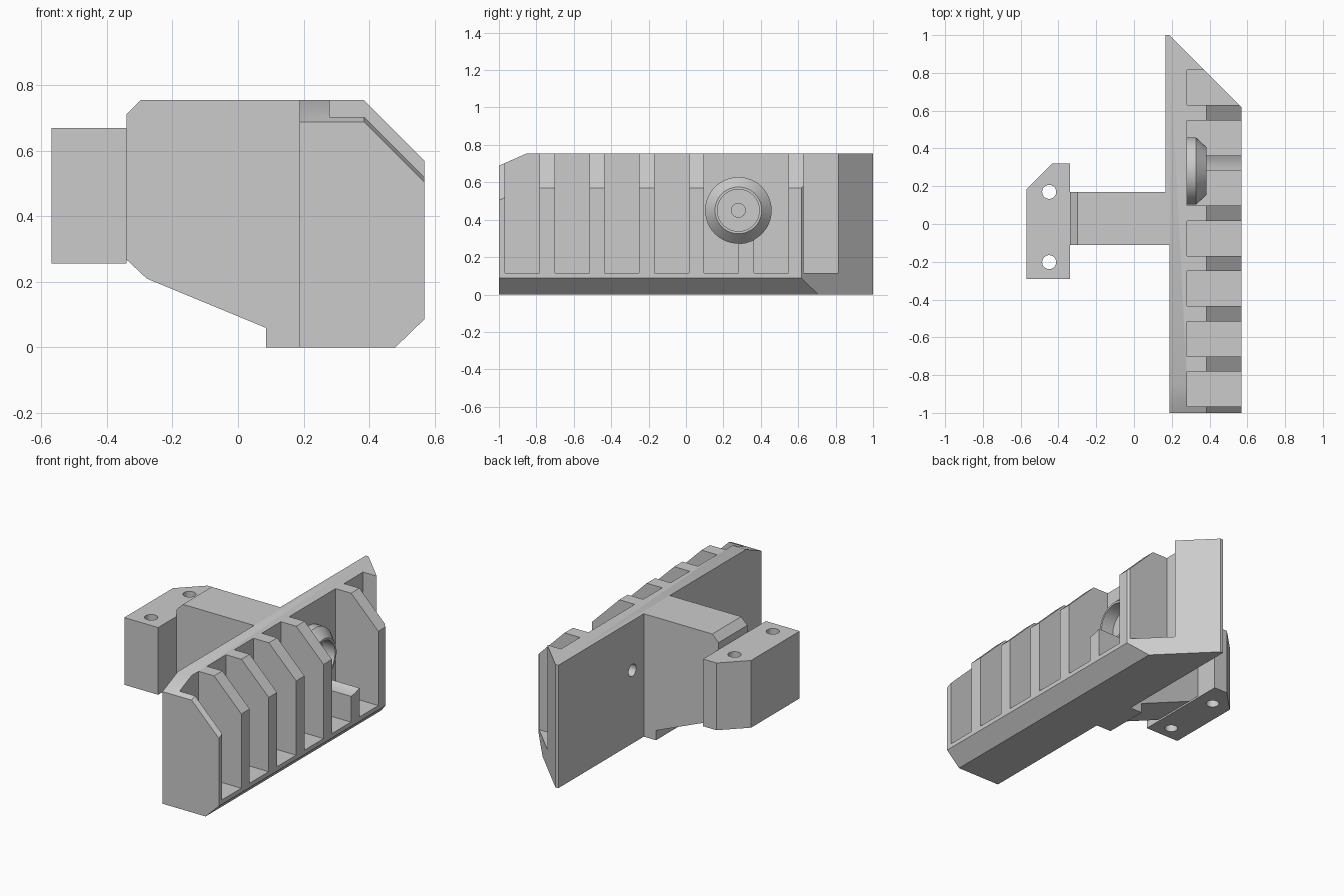
import bpy, bmesh, math
from mathutils import Matrix

cube = bpy.data.objects.get("Cube")
if cube:
    bpy.data.objects.remove(cube, do_unlink=True)

grey = bpy.data.materials.new("plain grey")
grey.use_nodes = True
COLOR = (0.6, 0.6, 0.6, 1)
grey.diffuse_color = COLOR
grey.node_tree.nodes["Principled BSDF"].inputs["Base Color"].default_value = COLOR


def finish(name, bm):
    bmesh.ops.recalc_face_normals(bm, faces=bm.faces)
    mesh = bpy.data.meshes.new(name)
    bm.to_mesh(mesh)
    bm.free()
    mesh.materials.append(grey)
    obj = bpy.data.objects.new(name, mesh)
    bpy.context.collection.objects.link(obj)
    return obj


def loft(name, rings, closed=False):
    """Skin matching rings of points; cap both ends, or join them if closed."""
    bm = bmesh.new()
    loops = [[bm.verts.new(p) for p in ring] for ring in rings]
    pairs = list(zip(loops, loops[1:]))
    if closed:
        pairs.append((loops[-1], loops[0]))
    else:
        bm.faces.new(loops[0])
        bm.faces.new(loops[-1])
    n = len(loops[0])
    for a, b in pairs:
        for i in range(n):
            j = (i + 1) % n
            bm.faces.new((a[i], a[j], b[j], b[i]))
    return finish(name, bm)


def box(name, x, y, z):
    return loft(name, [[(x[0], y[0], h), (x[1], y[0], h), (x[1], y[1], h), (x[0], y[1], h)] for h in z])


def cylinder(name, center, radius, length, axis="Z"):
    bm = bmesh.new()
    turn = Matrix.Rotation(math.pi / 2, 4, "Y") if axis == "X" else Matrix()
    bmesh.ops.create_cone(bm, cap_ends=True, segments=48, radius1=radius, radius2=radius,
                          depth=length, matrix=Matrix.Translation(center) @ turn)
    return finish(name, bm)


def cut(target, cutters):
    for c in cutters:
        c.hide_render = True
        mod = target.modifiers.new("cut", "BOOLEAN")
        mod.operation = "DIFFERENCE"
        mod.solver = "EXACT"
        mod.object = c
        bpy.context.view_layer.objects.active = target
        bpy.ops.object.modifier_apply(modifier=mod.name)
        bpy.data.objects.remove(c, do_unlink=True)


def smooth(obj):
    bpy.ops.object.select_all(action="DESELECT")
    obj.select_set(True)
    bpy.context.view_layer.objects.active = obj
    bpy.ops.object.shade_smooth_by_angle(angle=math.radians(25))


# Rail body: bevelled section, sloped at the front top, mitred at the back
SIDE, OUT = 0.187, 0.57
section = [(SIDE, 0), (0.48, 0), (OUT, 0.087), (OUT, 0.57), (0.385, 0.755), (SIDE, 0.755)]
front = [(x, -1, z - 0.066 if z > 0.3 else z) for x, z in section]
middle = [(x, -0.85, z) for x, z in section]
back = [(x, 1 - (x - SIDE), z) for x, z in section]
rail = loft("rail_body", [front, middle, back])

# Slots between the ribs, and clearance for the screw seat
SCREW_Y, SCREW_Z, SEAT_R = 0.28, 0.45, 0.178
slots = []
for k in range(7):
    y = -0.967 + 0.266 * k
    slots.append(box("slot_cutter", (0.28, 0.8), (y, y + 0.185), (0.114, 1)))
slots.append(box("seat_opening", (0.28, 0.8), (0.2, 0.4), (SCREW_Z, 1)))
slots.append(cylinder("seat_clearance", (0.53, SCREW_Y, SCREW_Z), SEAT_R, 0.5, "X"))


def screw_hole():
    return cylinder("screw_hole", (0.2, SCREW_Y, SCREW_Z), 0.037, 0.4, "X")


cut(rail, slots + [screw_hole()])
smooth(rail)

# Thin backing behind the rear half of the rail
backing = box("rail_backing", (0.168, SIDE), (0.1, 1), (0, 0.755))
cut(backing, [screw_hole()])
smooth(backing)

# Screw seat: conical ring with a recessed floor, turned around the screw axis
profile = [(0.28, 0.037), (0.28, SEAT_R), (0.328, SEAT_R), (0.385, 0.125),
           (0.385, 0.112), (0.3, 0.112), (0.3, 0.037)]
turned = []
for i in range(48):
    a = math.tau * i / 48
    turned.append([(x, SCREW_Y + r * math.cos(a), SCREW_Z + r * math.sin(a)) for x, r in profile])
smooth(loft("screw_seat", turned, closed=True))

# Arm joining the rail to the clamp
arm_side = [(-0.34, 0.268), (-0.278, 0.21), (0.085, 0.06), (0.085, 0), (SIDE, 0),
            (SIDE, 0.755), (-0.298, 0.755), (-0.34, 0.713)]
loft("arm", [[(x, y, z) for x, z in arm_side] for y in (-0.11, 0.17)])

# Clamp block with two vertical bolt holes
plan = [(-0.57, -0.29), (-0.34, -0.29), (-0.34, 0.32), (-0.432, 0.32), (-0.57, 0.182)]
clamp = loft("clamp_block", [[(x, y, z) for x, y in plan] for z in (0.257, 0.67)])
cut(clamp, [cylinder("bolt_hole", (-0.449, y, 0.45), 0.037, 1) for y in (-0.202, 0.17)])
smooth(clamp)
